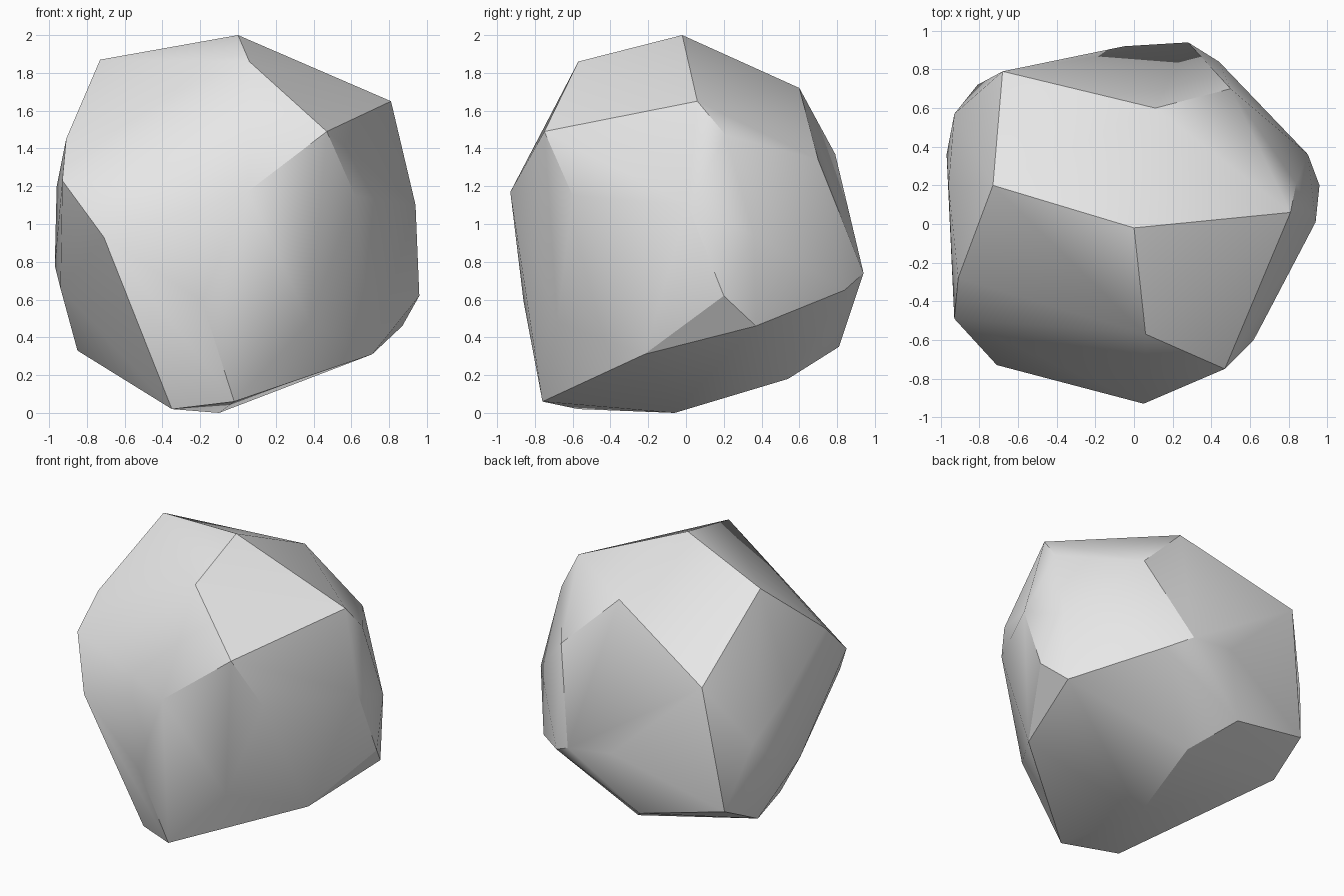
import bpy
import bmesh
import math
from mathutils import Vector

# Remove the default cube only
default_cube = bpy.data.objects.get("Cube")
if default_cube:
    bpy.data.objects.remove(default_cube, do_unlink=True)


def make_material(name, colour):
    """Plain single-colour material for viewport and render."""
    material = bpy.data.materials.new(name)
    material.use_nodes = True
    material.diffuse_color = colour
    shader = material.node_tree.nodes["Principled BSDF"]
    shader.inputs["Base Color"].default_value = colour
    shader.inputs["Roughness"].default_value = 0.8
    return material


def make_hull(name, corner_bands, material):
    """Stretch a closed faceted skin around bands of corner points."""
    mesh = bpy.data.meshes.new(name)
    bm = bmesh.new()
    for band in corner_bands.values():
        for corner in band:
            bm.verts.new(Vector(corner) / 100)
    result = bmesh.ops.convex_hull(bm, input=bm.verts[:], use_existing_faces=False)
    # Drop any point left inside the skin
    loose = [v for v in bm.verts if not v.link_faces]
    bmesh.ops.delete(bm, geom=loose, context="VERTS")
    bmesh.ops.recalc_face_normals(bm, faces=bm.faces[:])
    bm.to_mesh(mesh)
    bm.free()
    mesh.materials.append(material)
    obj = bpy.data.objects.new(name, mesh)
    bpy.context.collection.objects.link(obj)
    return obj


# Chipped corners of the boulder, in hundredths of a unit, from crown to base
corner_bands = {
    "crown": [(0, -2, 200), (-73, 20, 187), (6, -57, 186), (11, 60, 172), (81, 6, 165)],
    "shoulder": [(47, -75, 149), (84, 21, 147), (-91, -28, 145), (-68, 79, 137),
                 (50, 70, 134)],
    "upper_belt": [(-93, -49, 123), (-96, 20, 120), (5, -93, 117), (62, -60, 115),
                   (94, 1, 110)],
    "middle_belt": [(90, 36, 94), (-71, -73, 93), (-93, 57, 95), (-97, 36, 78),
                    (-5, 92, 78), (28, 94, 74)],
    "lower_belt": [(-94, 5, 66), (44, 84, 65), (96, 20, 62), (-19, -86, 59),
                   (-81, 72, 49), (38, -68, 48), (87, 37, 46)],
    "foot": [(-20, 81, 35), (-85, 40, 33), (71, -22, 31), (0, 54, 18)],
    "base": [(-2, -76, 6), (-35, -57, 2), (-10, -6, 0)],
}

# Boulder
stone_grey = make_material("stone_grey", (0.8, 0.8, 0.8, 1.0))
boulder = make_hull("boulder", corner_bands, stone_grey)

# Soft shading over shallow facets, crisp lines along the strong edges
bpy.ops.object.select_all(action="DESELECT")
boulder.select_set(True)
bpy.context.view_layer.objects.active = boulder
bpy.ops.object.shade_smooth_by_angle(angle=math.radians(30))
